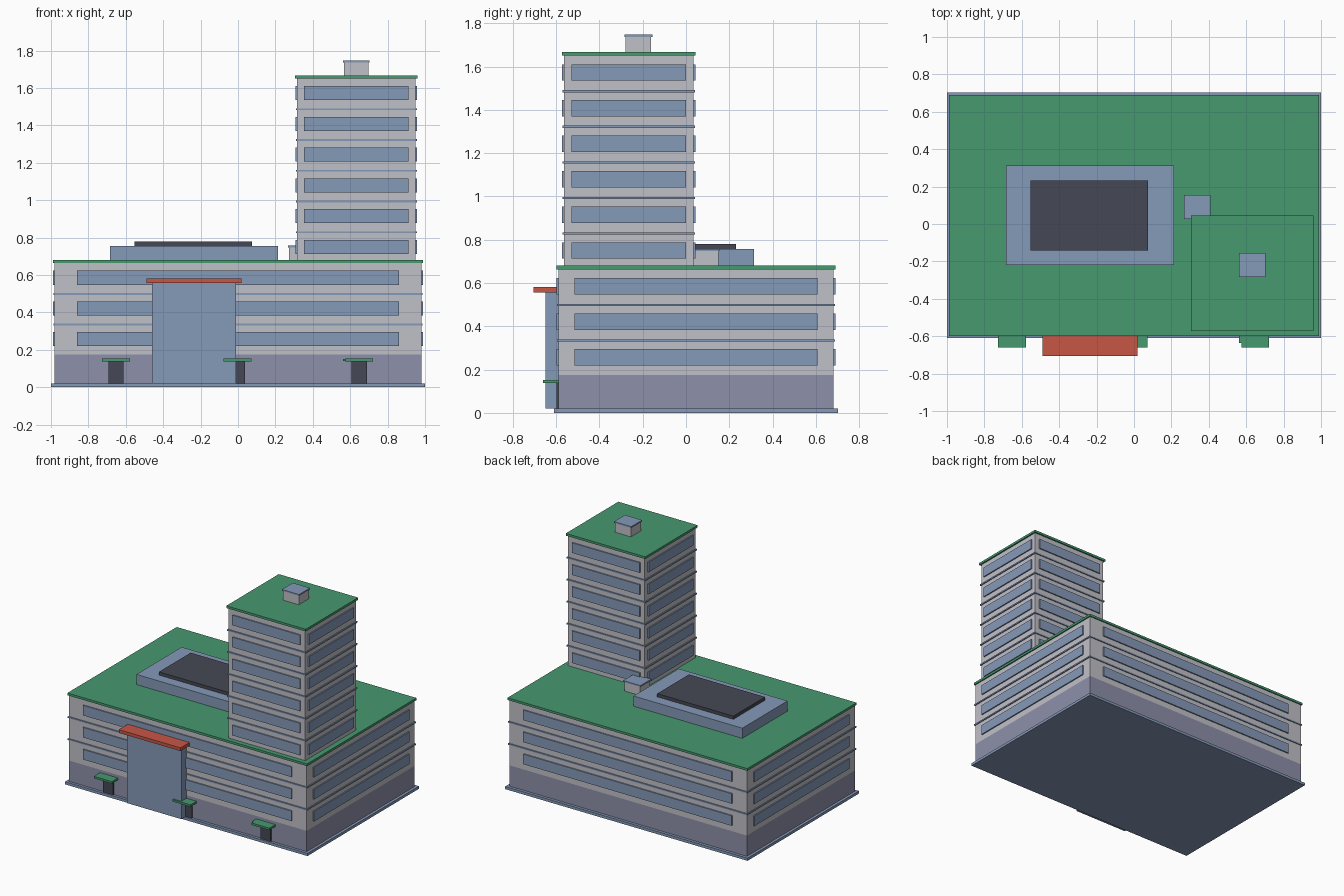
import bpy, bmesh
from mathutils import Matrix, Vector

if "Cube" in bpy.data.objects:
    bpy.data.objects.remove(bpy.data.objects["Cube"], do_unlink=True)


def material(name, rgb):
    m = bpy.data.materials.new(name)
    m.use_nodes = True
    m.diffuse_color = (*rgb, 1)
    m.node_tree.nodes["Principled BSDF"].inputs["Base Color"].default_value = (*rgb, 1)
    return m


WALL = material("pale grey wall", (0.53, 0.53, 0.58))
GLASS = material("blue glass", (0.235, 0.32, 0.48))
GROUND = material("mauve ground floor", (0.27, 0.28, 0.40))
GREEN = material("green roof", (0.062, 0.32, 0.16))
DARK = material("charcoal", (0.06, 0.065, 0.089))
RED = material("red canopy", (0.57, 0.093, 0.06))


def boxes(name, mat, *spans):
    """One object made of boxes, each given as (x0, x1), (y0, y1), (z0, z1)."""
    bm = bmesh.new()
    for span in spans:
        size = Vector([b - a for a, b in span])
        mid = Vector([(a + b) / 2 for a, b in span])
        bmesh.ops.create_cube(bm, size=1, matrix=Matrix.Translation(mid) @ Matrix.Diagonal((*size, 1)))
    mesh = bpy.data.meshes.new(name)
    bm.to_mesh(mesh)
    bm.free()
    mesh.materials.append(mat)
    ob = bpy.data.objects.new(name, mesh)
    bpy.context.collection.objects.link(ob)
    return ob


def grow(span, d):
    return (span[0] - d, span[1] + d)


def facade(name, x, y, first, floors, inset_x, inset_y):
    """Window strips on all four sides, with a thin band between floors."""
    step, tall, out = 0.1643, 0.075, 0.009
    windows, bands = [], []
    for i in range(floors):
        z = (first + i * step, first + i * step + tall)
        wx, wy = grow(x, -inset_x), grow(y, -inset_y)
        windows += [(wx, (y[0] - out, y[0]), z), (wx, (y[1], y[1] + out), z),
                    ((x[0] - out, x[0]), wy, z), ((x[1], x[1] + out), wy, z)]
        if i:
            mid = z[0] - (step - tall) / 2 - 0.004
            bands.append((grow(x, 0.007), grow(y, 0.007), (mid - 0.005, mid + 0.005)))
    boxes(name + "_windows", GLASS, *windows)
    boxes(name + "_bands", GLASS, *bands)


def roof_vent(name, x, y, z):
    boxes(name, WALL, (grow((x, x), 0.065), grow((y, y), 0.059), (z, z + 0.072)))
    boxes(name + "_cap", GLASS, (grow((x, x), 0.071), grow((y, y), 0.0645), (z + 0.07, z + 0.08)))


# Main block
X, Y = (-0.98, 0.98), (-0.59, 0.682)
boxes("base_plate", GLASS, ((-1, 1), (-0.61, 0.703), (0, 0.02)))
boxes("ground_floor", GROUND, (X, Y, (0.02, 0.175)))
boxes("main_block", WALL, (X, Y, (0.175, 0.665)))
boxes("main_roof", GREEN, (grow(X, 0.009), grow(Y, 0.008), (0.663, 0.68)))
facade("main", X, Y, 0.219, 3, 0.12, 0.075)

# Tower
TX, TY = (0.316, 0.949), (-0.563, 0.035)
boxes("tower", WALL, (TX, TY, (0.67, 1.652)))
boxes("tower_roof", GREEN, (grow(TX, 0.011), grow(TY, 0.01), (1.65, 1.667)))
facade("tower", TX, TY, 0.713, 6, 0.037, 0.035)

# Rooftop fittings
boxes("roof_podium", GLASS, ((-0.684, 0.214), (-0.22, 0.313), (0.67, 0.756)))
boxes("skylight", DARK, ((-0.553, 0.075), (-0.142, 0.232), (0.75, 0.78)))
roof_vent("tower_vent", 0.632, -0.22, 1.667)
roof_vent("main_vent", 0.339, 0.09, 0.678)

# Entrance
boxes("entrance_block", GLASS, ((-0.46, -0.012), (-0.65, -0.585), (0.02, 0.56)))
boxes("entrance_canopy", RED, ((-0.49, 0.019), (-0.705, -0.585), (0.557, 0.581)))

# Doors with small canopies
for label, x in (("right", -0.652), ("middle", -0.003), ("left", 0.648)):
    boxes(label + "_door", DARK, (grow((x, x), 0.041), (-0.599, -0.589), (0.02, 0.14)))
    boxes(label + "_door_canopy", GREEN, (grow((x, x), 0.074), (-0.661, -0.585), (0.138, 0.153)))
boxes("left_canopy_step", GREEN, ((0.562, 0.7), (-0.636, -0.585), (0.139, 0.152)))
